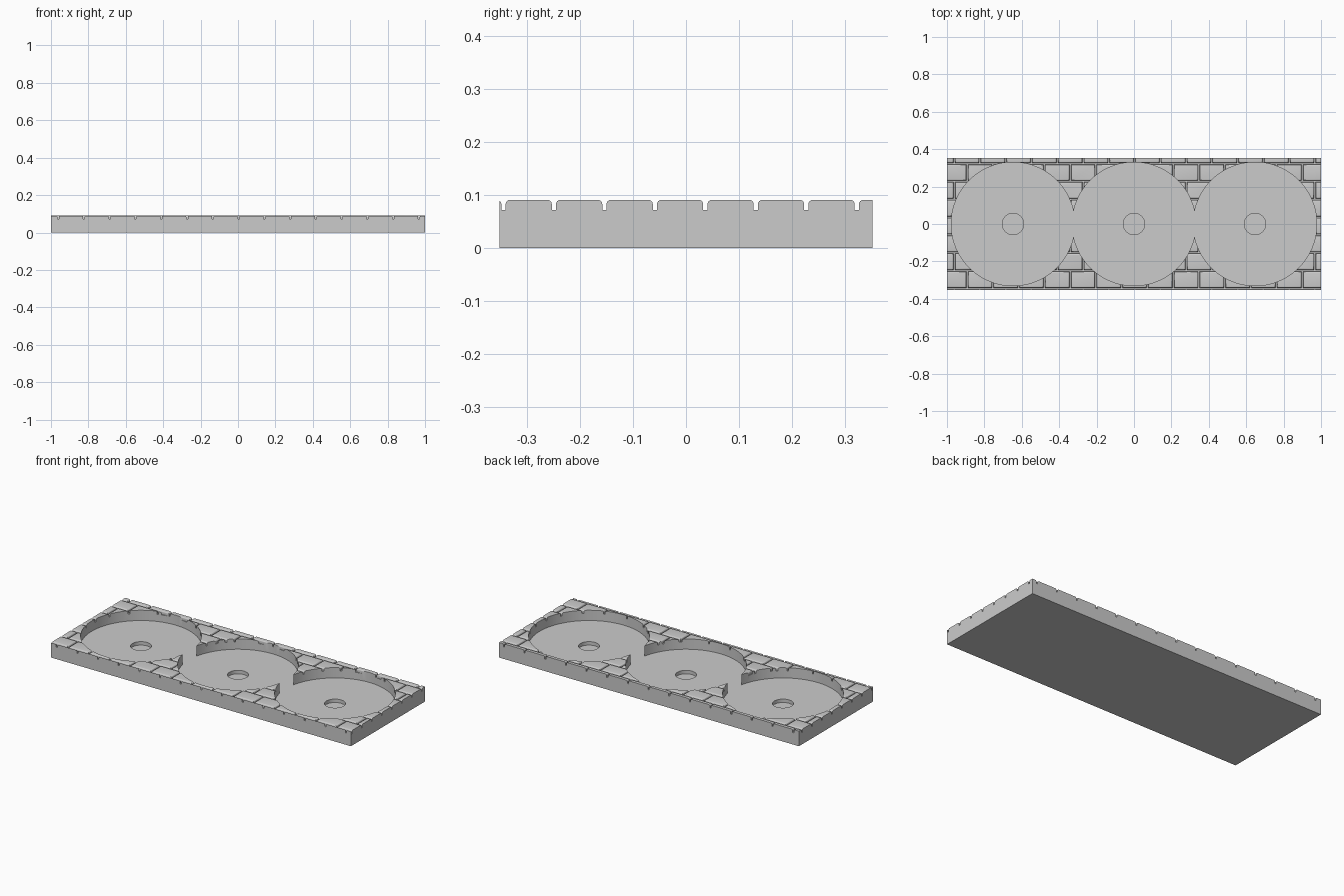
import bpy, bmesh, math
from mathutils import Matrix, Vector

if "Cube" in bpy.data.objects:
    bpy.data.objects.remove(bpy.data.objects["Cube"], do_unlink=True)

LENGTH, WIDTH, HEIGHT = 2.0, 0.705, 0.091
GROOVE_Z = 0.072
GAP, ROUND = 0.008, 0.008
PITCH_X, PITCH_Y = 0.1378, 0.0954

stone = bpy.data.materials.new("grey stone")
stone.use_nodes = True
grey = (0.6, 0.6, 0.6, 1)
stone.diffuse_color = grey
stone.node_tree.nodes["Principled BSDF"].inputs["Base Color"].default_value = grey


def add_box(bm, low, high):
    low, high = Vector(low), Vector(high)
    place = Matrix.Translation((low + high) / 2) @ Matrix.Diagonal((*(high - low), 1))
    return bmesh.ops.create_cube(bm, size=1, matrix=place)["verts"]


def make_object(name, bm):
    mesh = bpy.data.meshes.new(name)
    bm.to_mesh(mesh)
    bm.free()
    mesh.materials.append(stone)
    obj = bpy.data.objects.new(name, mesh)
    bpy.context.collection.objects.link(obj)
    return obj


def box_object(name, top):
    bm = bmesh.new()
    add_box(bm, (-LENGTH / 2, -WIDTH / 2, 0), (LENGTH / 2, WIDTH / 2, top))
    return make_object(name, bm)


def disc_object(name, x, radius, floor):
    bm = bmesh.new()
    depth = 0.2
    bmesh.ops.create_cone(bm, cap_ends=True, segments=96, radius1=radius, radius2=radius,
                          depth=depth, matrix=Matrix.Translation((x, 0, floor + depth / 2)))
    return make_object(name, bm)


def combine(obj, tool, operation):
    tool.hide_render = True
    mod = obj.modifiers.new(operation.lower(), "BOOLEAN")
    mod.operation, mod.solver, mod.object = operation, "EXACT", tool
    bpy.context.view_layer.objects.active = obj
    bpy.ops.object.modifier_apply(modifier=mod.name)
    bpy.data.objects.remove(tool, do_unlink=True)


# Brick paving: staggered courses with rounded top edges
bm = bmesh.new()
for row in range(9):
    y = -0.345 + (row - 1) * PITCH_Y
    shift = 0.003 + (row % 2) * PITCH_X / 2
    for col in range(-9, 9):
        x = shift + col * PITCH_X
        add_box(bm, (x + GAP / 2, y + GAP / 2, GROOVE_Z - 0.02),
                (x + PITCH_X - GAP / 2, y + PITCH_Y - GAP / 2, HEIGHT))
top_edges = [e for e in bm.edges if all(v.co.z > HEIGHT - 0.001 for v in e.verts)]
bmesh.ops.bevel(bm, geom=top_edges, offset=ROUND, segments=4, profile=0.5, affect="EDGES")
paving = make_object("brick_paving", bm)

# Trim the paving to the tray outline and fuse it with the slab
combine(paving, box_object("outline", 0.2), "INTERSECT")
tray = box_object("paved_tray", GROOVE_Z)
combine(tray, paving, "UNION")

# Three round recesses, each with a small centre socket
for x in (-0.647, 0, 0.647):
    combine(tray, disc_object("recess", x, 0.33, 0.029), "DIFFERENCE")
    combine(tray, disc_object("socket", x, 0.057, 0.008), "DIFFERENCE")

bpy.ops.object.select_all(action="DESELECT")
tray.select_set(True)
bpy.context.view_layer.objects.active = tray
bpy.ops.object.shade_smooth_by_angle(angle=math.radians(30))
